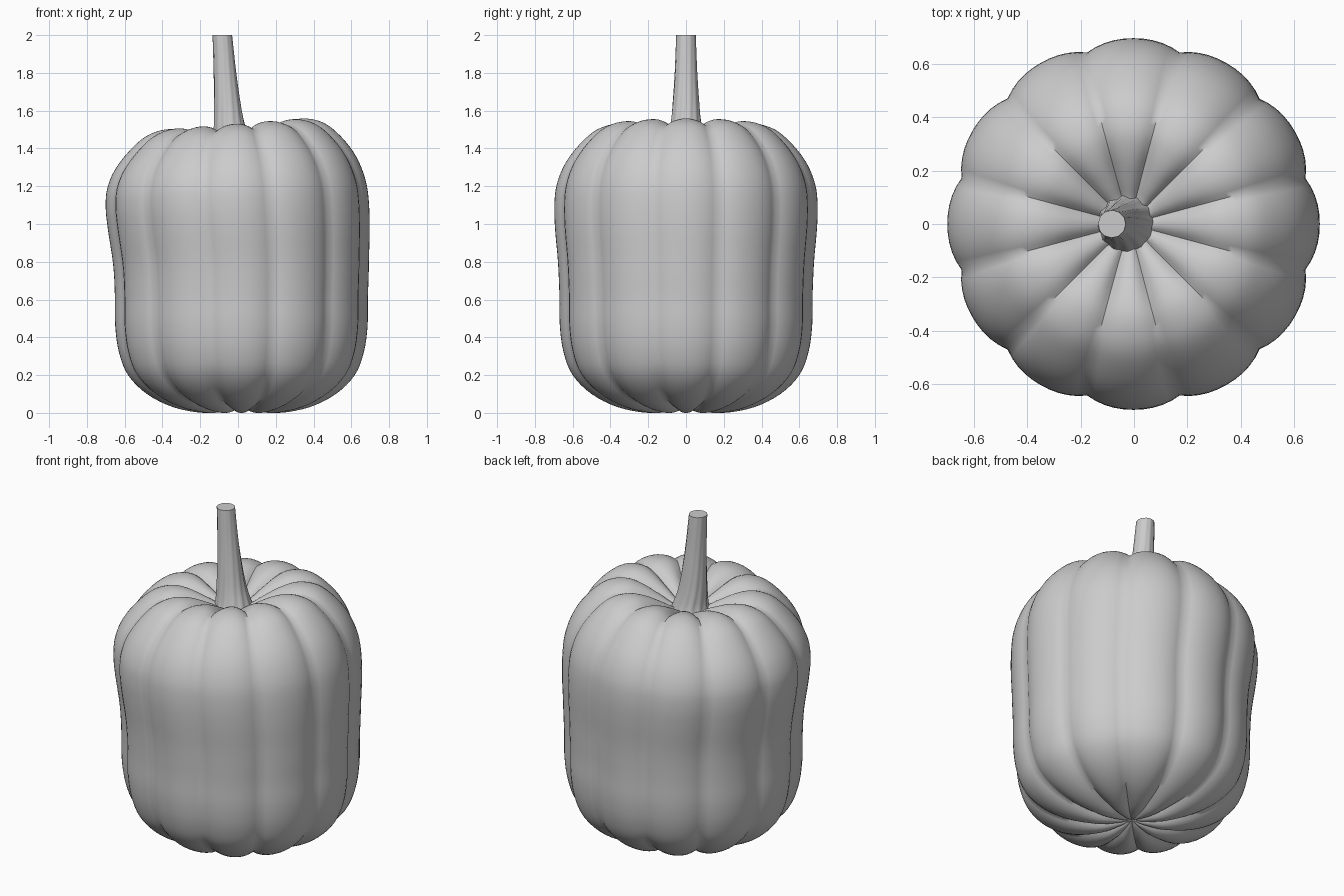
import bpy
import math
from mathutils import Vector

LOBES = 12
STEPS = 10          # segments per lobe
FLUTES = 12

cube = bpy.data.objects.get("Cube")
if cube:
    bpy.data.objects.remove(cube)

grey = bpy.data.materials.new("plain grey")
grey.use_nodes = True
colour = (0.6, 0.6, 0.6, 1)
grey.diffuse_color = colour
grey.node_tree.nodes["Principled BSDF"].inputs["Base Color"].default_value = colour


def smooth_path(points, steps):
    """Catmull-Rom curve through the points."""
    pts = [Vector(p) for p in points]
    pts = [2 * pts[0] - pts[1]] + pts + [2 * pts[-1] - pts[-2]]
    out = []
    for a, b, c, d in zip(pts, pts[1:], pts[2:], pts[3:]):
        for i in range(steps):
            t = i / steps
            out.append(0.5 * (2 * b + (c - a) * t + (2 * a - 5 * b + 4 * c - d) * t ** 2
                              + (3 * b - a - 3 * c + d) * t ** 3))
    return out + [pts[-2]]


def smoothstep(lo, hi, v):
    t = min(max((v - lo) / (hi - lo), 0), 1)
    return t * t * (3 - 2 * t)


def skin(name, rings, bottom=None, top=None, angle=50):
    """Join rings of points into a closed tube; an end point closes as a fan, none as a flat cap."""
    n = len(rings[0])
    verts = [p for ring in rings for p in ring]
    faces = [(k * n + i, k * n + (i + 1) % n, (k + 1) * n + (i + 1) % n, (k + 1) * n + i)
             for k in range(len(rings) - 1) for i in range(n)]
    last = (len(rings) - 1) * n
    if bottom:
        verts.append(bottom)
        faces += [(len(verts) - 1, (i + 1) % n, i) for i in range(n)]
    else:
        faces.append(tuple(reversed(range(n))))
    if top:
        verts.append(top)
        faces += [(len(verts) - 1, last + i, last + (i + 1) % n) for i in range(n)]
    else:
        faces.append(tuple(range(last, last + n)))
    mesh = bpy.data.meshes.new(name)
    mesh.from_pydata(verts, [], faces)
    mesh.materials.append(grey)
    obj = bpy.data.objects.new(name, mesh)
    bpy.context.collection.objects.link(obj)
    bpy.ops.object.select_all(action='DESELECT')
    obj.select_set(True)
    bpy.context.view_layer.objects.active = obj
    bpy.ops.object.shade_smooth_by_angle(angle=math.radians(angle))
    return obj


def settle(x, y, z):
    """Lean the body: waist pushed to the left, crown tilted and shifted."""
    waist = 0.018 * (1 - smoothstep(0.7, 1.1, z))
    crown = smoothstep(0.95, 1.5, z)
    return (x + waist - 0.02 * crown, y, z + 0.08 * x * crown)


# Body: crest profile (radius, height) from the underside dimple to the crown dimple
crest = smooth_path([
    (0.015, 0.03), (0.08, 0.012), (0.2, 0.0), (0.36, 0.03), (0.5, 0.1), (0.6, 0.2),
    (0.648, 0.32), (0.668, 0.46), (0.67, 0.62), (0.678, 0.8), (0.693, 0.97),
    (0.697, 1.1), (0.684, 1.21), (0.64, 1.32), (0.565, 1.42), (0.47, 1.5),
    (0.36, 1.53), (0.26, 1.51), (0.16, 1.46), (0.09, 1.42), (0.02, 1.4)], 4)

rings = []
for k, p in enumerate(crest):
    along = (crest[min(k + 1, len(crest) - 1)] - crest[max(k - 1, 0)]).normalized()
    inward = Vector((-along.y, along.x))
    depth = 0.031 * min(1, p.x / 0.22)
    ring = []
    for i in range(LOBES * STEPS):
        t = abs(2 * (i % STEPS) / STEPS - 1)       # 0 on the crest, 1 in the groove
        q = p + inward * depth * t ** 2.3
        a = (i / STEPS - 0.5) * math.tau / LOBES
        ring.append(settle(q.x * math.cos(a), q.x * math.sin(a), q.y))
    rings.append(ring)
skin("pumpkin_body", rings, settle(0, 0, 0.032), settle(0, 0, 1.4), 60)

# Stem: (centre x, height, radius), fluted with a slight twist
stem = smooth_path([(-0.028, 1.38, 0.115), (-0.033, 1.44, 0.096), (-0.045, 1.52, 0.082),
                    (-0.056, 1.63, 0.071), (-0.069, 1.8, 0.059), (-0.083, 2.0, 0.051)], 4)
stem_rings = []
for k, (cx, z, r) in enumerate(stem):
    u = k / (len(stem) - 1)
    ring = []
    for i in range(FLUTES * 4):
        a = i * math.tau / (FLUTES * 4)
        rr = r * (1 + 0.05 * (1 - 0.7 * u) * math.cos(a * FLUTES))
        b = a + 0.5 * u
        ring.append((cx + rr * math.cos(b), rr * math.sin(b), z))
    stem_rings.append(ring)
skin("stem", stem_rings)
